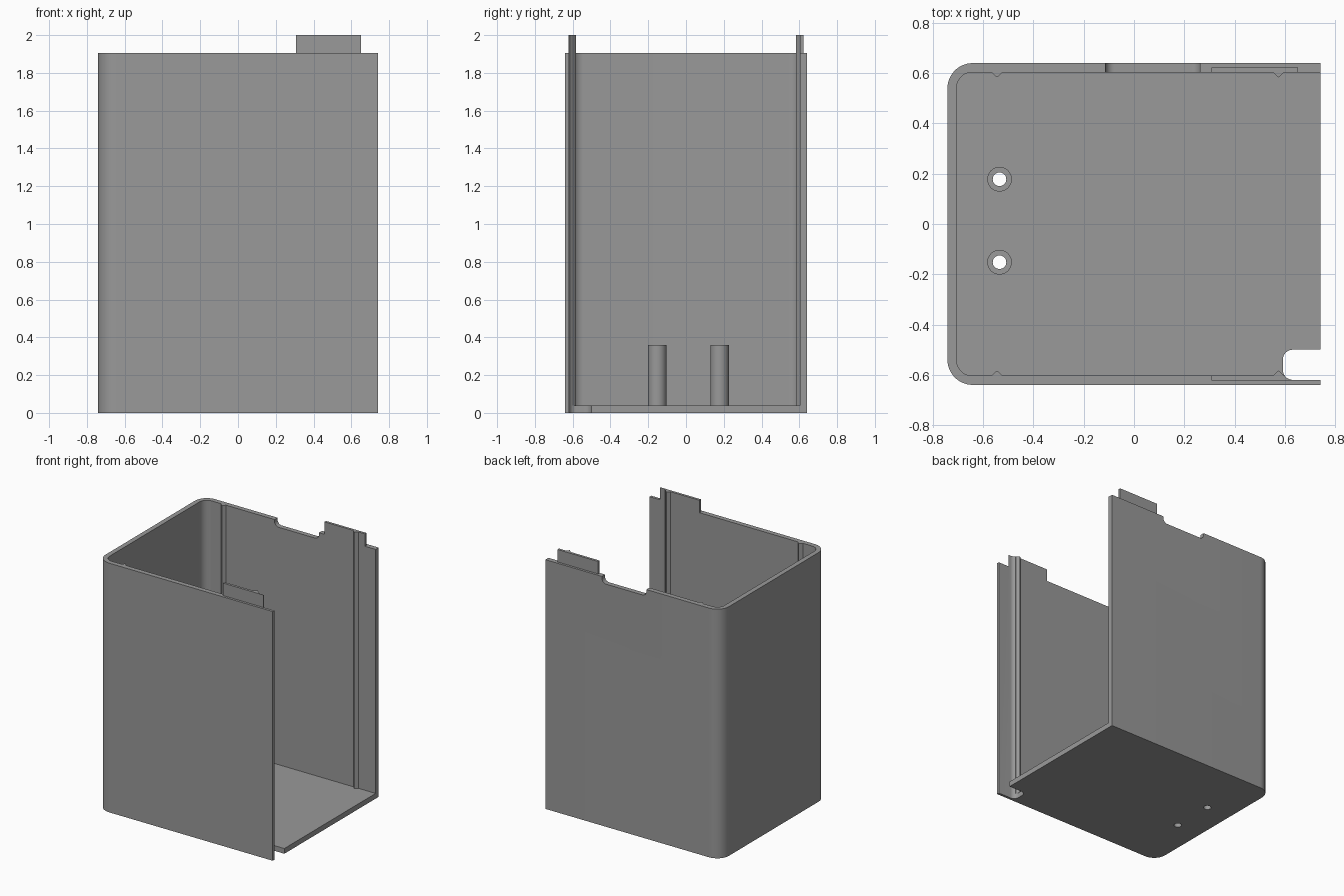
import bpy, bmesh, math

if "Cube" in bpy.data.objects:
    bpy.data.objects.remove(bpy.data.objects["Cube"])

W, D, H, TOP = 0.742, 0.64, 1.905, 2.0      # half width, half depth, wall top, tab top
WALL, FLOOR = 0.037, 0.04
IX, IY = W - WALL, D - WALL                 # inner cavity half sizes

plastic = bpy.data.materials.new("grey_plastic")
plastic.diffuse_color = (0.32, 0.32, 0.32, 1)
plastic.use_nodes = True
plastic.node_tree.nodes["Principled BSDF"].inputs["Base Color"].default_value = plastic.diffuse_color


def arc(cx, cy, r, a0, a1, n=12):
    return [(cx + r * math.cos(math.radians(a0 + (a1 - a0) * i / n)),
             cy + r * math.sin(math.radians(a0 + (a1 - a0) * i / n))) for i in range(n + 1)]


def prism(name, outline, lo, hi, axis="z"):
    """Extrude a 2D outline along z, or an x-z outline along y."""
    bm = bmesh.new()
    place = (lambda p: (p[0], p[1], lo)) if axis == "z" else (lambda p: (p[0], lo, p[1]))
    face = bm.faces.new([bm.verts.new(place(p)) for p in outline])
    new = bmesh.ops.extrude_face_region(bm, geom=[face])["geom"]
    shift = (0, 0, hi - lo) if axis == "z" else (0, hi - lo, 0)
    bmesh.ops.translate(bm, vec=shift, verts=[v for v in new if isinstance(v, bmesh.types.BMVert)])
    bmesh.ops.recalc_face_normals(bm, faces=bm.faces)
    me = bpy.data.meshes.new(name)
    bm.to_mesh(me)
    bm.free()
    me.materials.append(plastic)
    ob = bpy.data.objects.new(name, me)
    bpy.context.collection.objects.link(ob)
    return ob


def rect(x0, x1, y0, y1):
    return [(x0, y0), (x1, y0), (x1, y1), (x0, y1)]


def combine(base, other, op):
    """Apply a boolean and discard the helper."""
    mod = base.modifiers.new("bool", "BOOLEAN")
    mod.operation, mod.solver, mod.object = op, "EXACT", other
    bpy.context.view_layer.objects.active = base
    bpy.ops.object.modifier_apply(modifier=mod.name)
    bpy.data.objects.remove(other)


# Solid body, rounded on the two closed corners
R = 0.10
body = prism("case_body", [(W, -D), (W, D)] + arc(-W + R, D - R, R, 90, 180)
             + arc(-W + R, -D + R, R, 180, 270), 0, H)

# Lid tabs on both side walls
for s in (-1, 1):
    y0, y1 = sorted((s * 0.57, s * 0.622))
    combine(body, prism("lid_tab", rect(0.308, 0.652, y0, y1), 1.8, TOP), "UNION")

# Cavity, open to the right, leaving V-shaped guide ribs on both side walls
r = 0.06
ribs = [(-0.567, 0), (-0.545, 0.02), (-0.523, 0), (0.553, 0), (0.575, 0.02), (0.597, 0)]
cavity = ([(x, -IY + h) for x, h in ribs] + [(1, -IY), (1, IY)]
          + [(x, IY - h) for x, h in reversed(ribs)]
          + arc(-IX + r, IY - r, r, 90, 180) + arc(-IX + r, -IY + r, r, 180, 270))
combine(body, prism("cavity_cutter", cavity, FLOOR, 3), "DIFFERENCE")

# Rounded cable channel at the front right, thinning the front wall
q = 0.04
channel = [(1, -0.62), (1, -0.50)] + arc(0.592 + q, -0.50 - q, q, 90, 180) \
    + arc(0.592 + q, -0.62 + q, q, 180, 270)
combine(body, prism("channel_cutter", channel, -1, 3), "DIFFERENCE")

# Shallow finger notch in the top of the back wall
n, zb = 0.035, H - 0.05
notch = [(0.263, 2.2), (-0.113, 2.2)] + arc(-0.113 + n, zb + n, n, 180, 270) \
    + arc(0.263 - n, zb + n, n, 270, 360)
combine(body, prism("notch_cutter", notch, 0.5, 0.8, "y"), "DIFFERENCE")

# Hollow screw posts, drilled through the floor
for y in (0.178, -0.152):
    combine(body, prism("screw_post", arc(-0.535, y, 0.049, 0, 348.75, 31), 0.02, 0.36), "UNION")
    combine(body, prism("screw_hole", arc(-0.535, y, 0.027, 0, 348.75, 31), -1, 1), "DIFFERENCE")

# Smooth the rounded areas, keep edges crisp
bpy.ops.object.select_all(action="DESELECT")
body.select_set(True)
bpy.context.view_layer.objects.active = body
bpy.ops.object.shade_smooth_by_angle(angle=math.radians(30))
